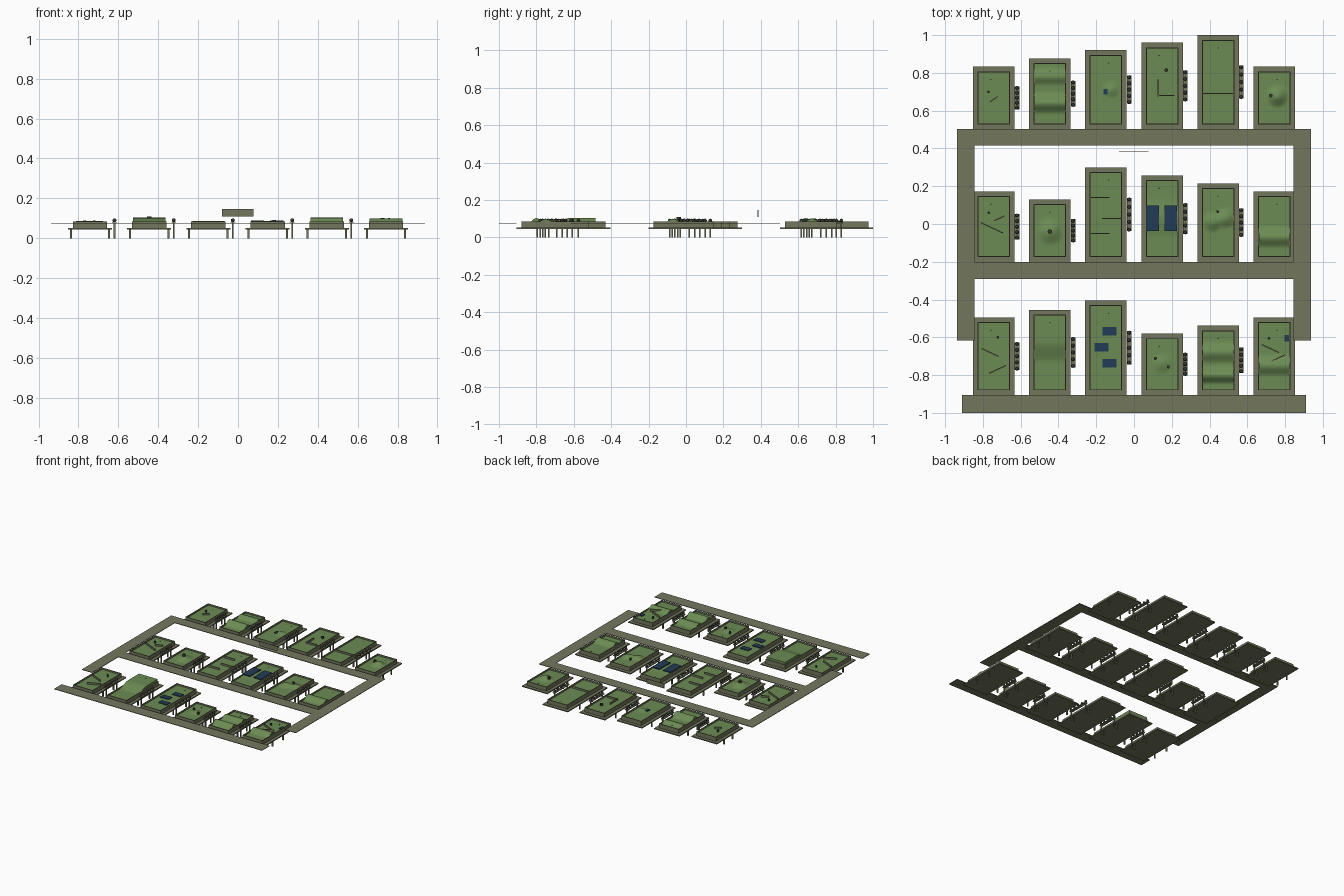
import bpy
import bmesh
import math
from mathutils import Matrix

cube = bpy.data.objects.get("Cube")
if cube:
    bpy.data.objects.remove(cube, do_unlink=True)


def material(name, rgb):
    mat = bpy.data.materials.new(name)
    mat.use_nodes = True
    mat.diffuse_color = (*rgb, 1)
    mat.node_tree.nodes["Principled BSDF"].inputs["Base Color"].default_value = (*rgb, 1)
    return mat


OLIVE = material("olive grey", (.17, .185, .11))
GREEN = material("turf green", (.15, .26, .088))
BLUE = material("water blue", (.016, .045, .09))
DARK = material("dark grey", (.035, .04, .03))


def finish(name, bm, mat, smooth=False):
    mesh = bpy.data.meshes.new(name)
    bmesh.ops.recalc_face_normals(bm, faces=bm.faces)
    for face in bm.faces:
        face.smooth = smooth
    bm.to_mesh(mesh)
    bm.free()
    mesh.materials.append(mat)
    obj = bpy.data.objects.new(name, mesh)
    bpy.context.collection.objects.link(obj)
    return obj


def add_box(bm, x0, x1, y0, y1, z0, z1, turn=0):
    centre = Matrix.Translation(((x0 + x1) / 2, (y0 + y1) / 2, (z0 + z1) / 2))
    size = Matrix.Diagonal((x1 - x0, y1 - y0, z1 - z0, 1))
    bmesh.ops.create_cube(bm, size=1, matrix=centre @ Matrix.Rotation(turn, 4, "Z") @ size)


def add_disc(bm, x, y, radius, z0, z1):
    bmesh.ops.create_cone(bm, cap_ends=True, segments=12, radius1=radius, radius2=radius,
                          depth=z1 - z0, matrix=Matrix.Translation((x, y, (z0 + z1) / 2)))


# Layout: each row is its front edge and the six lane lengths
ROWS = {
    "front": (-.905, (.41, .45, .5, .325, .367, .41)),
    "middle": (-.2, (.372, .33, .5, .457, .415, .372)),
    "back": (.503, (.33, .374, .417, .457, .497, .33)),
}
COLUMN_STEP = .297
HALF_DECK, HALF_BED, EDGE = .11, .082, .03
DECK, FLOOR, RIM = .052, .073, .085

# Turf relief: ridges across the lane (y, half width, height)
RIDGES = {
    ("back", 1): [(.64, .06, .03), (.78, .05, .018)],
    ("middle", 5): [(-.07, .06, .026)],
    ("middle", 3): [(.03, .11, .012)],
    ("front", 4): [(-.8, .05, .03), (-.68, .06, .022)],
    ("front", 5): [(-.75, .06, .025)],
}
# Terraces rising toward the back (start, end, height)
TERRACES = {("front", 1): (-.74, -.62, .03)}
# Round mounds (x offset, y, radius, height)
MOUNDS = {
    ("back", 2): [(.03, .71, .05, .012)],
    ("back", 5): [(.015, .675, .065, .028)],
    ("middle", 1): [(0, -.04, .08, .022)],
    ("middle", 4): [(-.03, .01, .06, .02), (.04, .03, .06, .02)],
    ("front", 3): [(0, -.74, .06, .012)],
}
# Low barriers (x offset, y, length, turn in degrees)
BARRIERS = {
    ("back", 0): [(0, .66, .05, 35)],
    ("back", 3): [(-.02, .72, .09, 90), (.02, .68, .09, 0)],
    ("back", 4): [(0, .69, .16, 0)],
    ("middle", 0): [(-.01, -.02, .13, -25), (.03, .03, .06, 25)],
    ("middle", 2): [(-.03, .14, .1, 0), (.03, .03, .1, 0), (-.03, -.05, .1, 0)],
    ("front", 0): [(-.02, -.68, .1, -25), (.02, -.77, .1, 25)],
    ("front", 5): [(-.02, -.66, .1, -25), (.02, -.71, .08, 25)],
}
# Standing bumpers (x offset, y, radius)
BUMPERS = {
    ("back", 0): [(-.028, .7, .007)],
    ("back", 3): [(.022, .815, .01)],
    ("back", 5): [(-.018, .68, .01)],
    ("middle", 0): [(-.027, .06, .007)],
    ("middle", 1): [(0, -.04, .012)],
    ("middle", 4): [(-.003, .065, .007)],
    ("front", 0): [(.022, -.6, .007)],
    ("front", 3): [(-.035, -.712, .008), (.033, -.757, .008)],
    ("front", 5): [(-.028, -.605, .007)],
}
# Ponds (x offset, y, half width, half length)
PONDS = {
    ("back", 2): [(-.003, .7, .011, .015)],
    ("middle", 3): [(-.05, .03, .033, .068), (.047, .03, .033, .068)],
    ("front", 2): [(.02, -.567, .037, .022), (-.024, -.653, .037, .022), (.02, -.738, .037, .022)],
    ("front", 5): [(.065, -.605, .012, .018)],
}


def turf_height(key, x, y):
    z = FLOOR
    for mid, half, high in RIDGES.get(key, []):
        z += high * max(0, math.cos(min(1, abs(y - mid) / half) * math.pi) + 1) / 2
    if key in TERRACES:
        start, end, high = TERRACES[key]
        t = min(1, max(0, (y - start) / (end - start)))
        z += high * t * t * (3 - 2 * t)
    for mx, my, radius, high in MOUNDS.get(key, []):
        t = min(1, math.hypot(x - mx, y - my) / radius)
        z += high * (math.cos(t * math.pi) + 1) / 2
    return z


def build_turf(name, key, cx, y0, y1):
    bm = bmesh.new()
    bmesh.ops.create_grid(bm, x_segments=16, y_segments=40, size=1)
    for v in bm.verts:
        x = v.co.x * HALF_BED
        y = (y0 + y1) / 2 + v.co.y * (y1 - y0) / 2
        v.co = (cx + x, y, turf_height(key, x, y))
    # Skirt closing the raised edges
    border = [e for e in bm.edges if e.is_boundary]
    skirt = bmesh.ops.extrude_edge_only(bm, edges=border)["geom"]
    for v in skirt:
        if isinstance(v, bmesh.types.BMVert):
            v.co.z = DECK
    obj = finish(name, bm, GREEN, True)
    bpy.ops.object.select_all(action="DESELECT")
    obj.select_set(True)
    bpy.context.view_layer.objects.active = obj
    bpy.ops.object.shade_smooth_by_angle(angle=math.radians(40))


def build_lane(row, col, front, length):
    key, label = (row, col), f"{row}_{col + 1}"
    cx = (col - 2.5) * COLUMN_STEP
    back, middle, reach = front + length, front + length / 2, length * .16
    y0, y1 = front + EDGE, back - EDGE

    # Deck and its four legs
    bm = bmesh.new()
    add_box(bm, cx - HALF_DECK, cx + HALF_DECK, front, back, .044, DECK)
    for sx in (-1, 1):
        for sy in (-1, 1):
            x, y = cx + sx * .096, middle + sy * reach
            add_box(bm, x - .005, x + .005, y - .004, y + .004, 0, .045)
    finish("deck_" + label, bm, OLIVE)

    # Rim around the bed
    bm = bmesh.new()
    out, thin = HALF_BED + .004, .005
    for s in (-1, 1):
        xs = sorted((cx + s * out, cx + s * (out - thin)))
        add_box(bm, *xs, y0, y1, DECK, RIM)
    add_box(bm, cx - out, cx + out, y0 - thin, y0, DECK, RIM)
    add_box(bm, cx - out, cx + out, y1, y1 + thin, DECK, RIM)
    finish("rim_" + label, bm, OLIVE)

    build_turf("turf_" + label, key, cx, y0, y1)

    # Cup and bumpers
    bm = bmesh.new()
    cup_x, cup_y = (col % 3 - 1) * .015, back - .068
    z = turf_height(key, cup_x, cup_y)
    add_disc(bm, cx + cup_x, cup_y, .004, z - .002, z + .001)
    for x, y, radius in BUMPERS.get(key, []):
        z = turf_height(key, x, y)
        add_disc(bm, cx + x, y, radius, z - .005, z + .015)
    finish("cup_and_bumpers_" + label, bm, DARK)

    if key in BARRIERS:
        bm = bmesh.new()
        for x, y, long, turn in BARRIERS[key]:
            z = turf_height(key, x, y)
            add_box(bm, cx + x - long / 2, cx + x + long / 2, y - .003, y + .003,
                    z - .005, z + .014, math.radians(turn))
        finish("barriers_" + label, bm, OLIVE)

    if key in PONDS:
        bm = bmesh.new()
        for x, y, wide, long in PONDS[key]:
            z = turf_height(key, x, y)
            add_box(bm, cx + x - wide, cx + x + wide, y - long, y + long, z - .002, z + .005)
        finish("ponds_" + label, bm, BLUE)

    # Side rack with two posts and a row of balls
    if col < 5:
        x = cx + .123
        bm = bmesh.new()
        add_box(bm, x - .012, x + .012, middle - reach - .008, middle + reach + .008, .074, .08)
        for sy in (-1, 1):
            y = middle + sy * reach
            add_box(bm, x - .004, x + .004, y - .004, y + .004, 0, .075)
        finish("rack_" + label, bm, OLIVE)
        bm = bmesh.new()
        for i in range(5):
            y = middle + reach * (i - 2) / 2
            bmesh.ops.create_icosphere(bm, subdivisions=2, radius=.01,
                                       matrix=Matrix.Translation((x, y, .09)))
        finish("rack_balls_" + label, bm, DARK, True)


for row, (front, lengths) in ROWS.items():
    for col, length in enumerate(lengths):
        build_lane(row, col, front, length)

# Walkways: three cross paths and two side paths
bm = bmesh.new()
for x, y0, y1 in ((.937, .416, .503), (.937, -.29, -.2), (.91, -1, -.905)):
    add_box(bm, -x, x, y0, y1, .073, .077)
for s in (-1, 1):
    add_box(bm, *sorted((s * .845, s * .937)), -.616, .5, .073, .077)
finish("walkways", bm, OLIVE)

# Blank entrance sign
bm = bmesh.new()
add_box(bm, -.08, .077, .383, .387, .11, .147)
finish("sign", bm, OLIVE)
